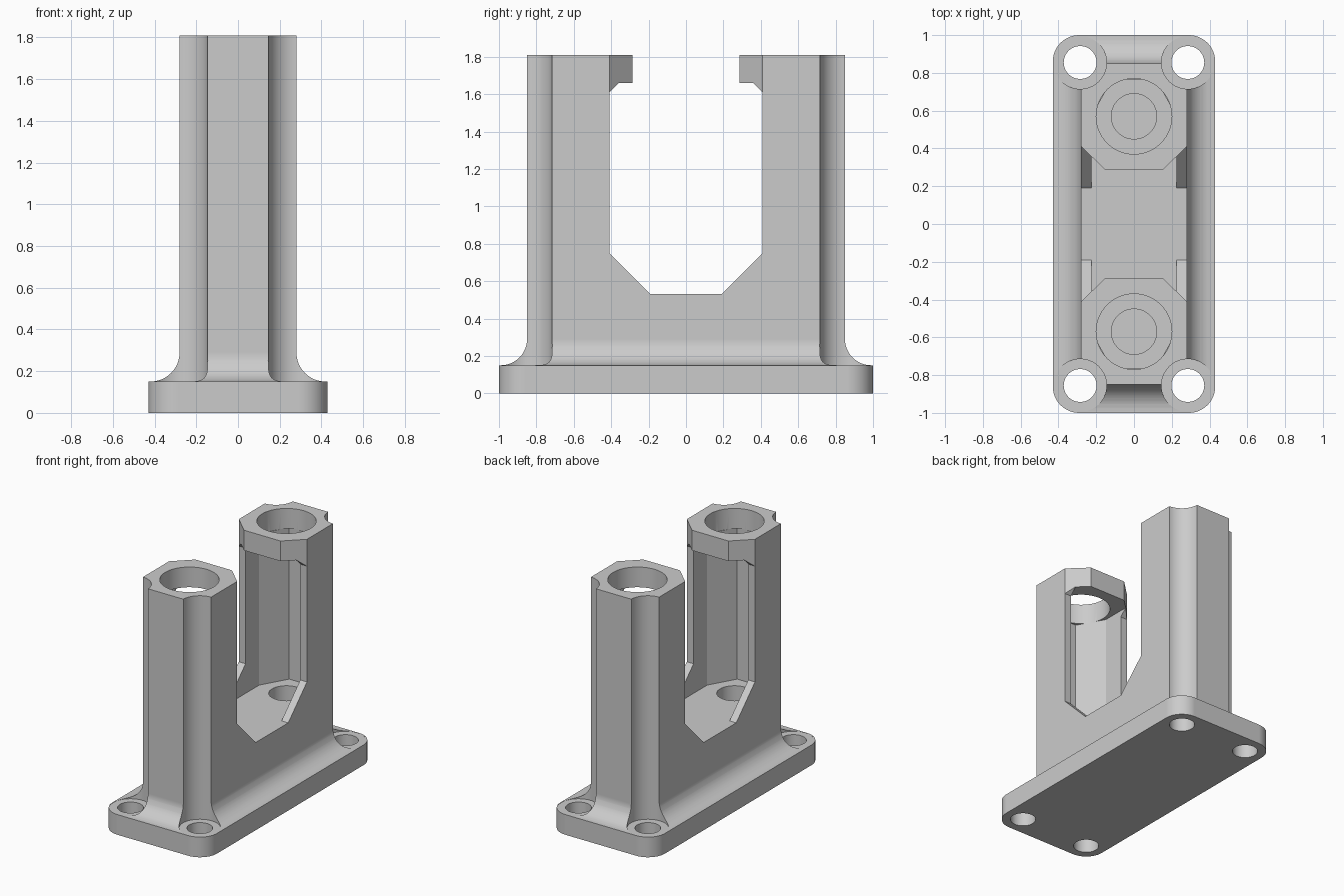
import bpy, bmesh, math
from mathutils import Vector

cube = bpy.data.objects.get("Cube")
if cube:
    bpy.data.objects.remove(cube, do_unlink=True)

BASE_TOP, TOP = 0.15, 1.81
FILLET = 0.14
SCREW_X, SCREW_Y = 0.285, 0.855
ROD_Y = 0.57
SLOT_FLOOR, LIP_BOTTOM = 0.53, 1.66

grey = bpy.data.materials.new("plain grey")
grey.use_nodes = True
grey.diffuse_color = (0.6, 0.6, 0.6, 1)
grey.node_tree.nodes["Principled BSDF"].inputs["Base Color"].default_value = (0.6, 0.6, 0.6, 1)


def make_object(name, bm):
    bmesh.ops.recalc_face_normals(bm, faces=bm.faces)
    mesh = bpy.data.meshes.new(name)
    bm.to_mesh(mesh)
    bm.free()
    mesh.materials.append(grey)
    obj = bpy.data.objects.new(name, mesh)
    bpy.context.collection.objects.link(obj)
    return obj


def prism(name, points, direction):
    """Closed prism from a polygon and an extrusion vector."""
    bm = bmesh.new()
    face = bm.faces.new([bm.verts.new(p) for p in points])
    out = bmesh.ops.extrude_face_region(bm, geom=[face], use_keep_orig=True)
    moved = [v for v in out["geom"] if isinstance(v, bmesh.types.BMVert)]
    bmesh.ops.translate(bm, verts=moved, vec=Vector(direction))
    return make_object(name, bm)


def cylinder(name, x, y, radius, bottom, top):
    turn = [math.tau * i / 64 for i in range(64)]
    ring = [(x + radius * math.cos(a), y + radius * math.sin(a), bottom) for a in turn]
    return prism(name, ring, (0, 0, top - bottom))


def rounded_ring(half_x, half_y, radius, z, steps=12):
    """Rounded rectangle outline at one height."""
    points = []
    for k, (sx, sy) in enumerate([(1, 1), (-1, 1), (-1, -1), (1, -1)]):
        for i in range(steps + 1):
            a = math.pi / 2 * (k + i / steps)
            points.append((sx * (half_x - radius) + radius * math.cos(a),
                           sy * (half_y - radius) + radius * math.sin(a), z))
    return points


def loft(name, outlines):
    bm = bmesh.new()
    rings = [[bm.verts.new(p) for p in outline] for outline in outlines]
    for low, high in zip(rings, rings[1:]):
        for i in range(len(low)):
            j = (i + 1) % len(low)
            bm.faces.new((low[i], low[j], high[j], high[i]))
    bm.faces.new(rings[0])
    bm.faces.new(rings[-1])
    return make_object(name, bm)


def cut(target, cutter):
    mod = target.modifiers.new("cut", "BOOLEAN")
    mod.operation, mod.solver, mod.object = "DIFFERENCE", "EXACT", cutter
    bpy.context.view_layer.objects.active = target
    bpy.ops.object.modifier_apply(modifier=mod.name)
    bpy.data.objects.remove(cutter, do_unlink=True)


# Mounting plate, fillet and upright block as one loft
outlines = [rounded_ring(0.43, 1, 0.14, 0), rounded_ring(0.43, 1, 0.14, BASE_TOP)]
for i in range(13):
    a = math.pi / 2 * i / 12
    flare = FILLET * (1 - math.sin(a))
    outlines.append(rounded_ring(0.28 + flare, 0.85 + flare, max(flare, 0.004),
                                 BASE_TOP + FILLET * (1 - math.cos(a))))
outlines.append(rounded_ring(0.28, 0.85, 0.004, TOP))
bracket = loft("bracket", outlines)

# Screw holes with tall clearance notches in the block corners
for sx in (-1, 1):
    for sy in (-1, 1):
        x, y = sx * SCREW_X, sy * SCREW_Y
        cut(bracket, cylinder("notch_cutter", x, y, 0.14, BASE_TOP - 0.001, 2))
        cut(bracket, cylinder("screw_cutter", x, y, 0.087, -0.1, 0.3))

# Slot between the towers, with overhanging lips at the top
half = [(0.19, SLOT_FLOOR), (0.41, 0.75), (0.41, 1.61), (0.36, LIP_BOTTOM),
        (0.285, LIP_BOTTOM), (0.285, 2)]
outline = half + [(-y, z) for y, z in reversed(half)]
cut(bracket, prism("slot_cutter", [(-0.5, y, z) for y, z in outline], (1, 0, 0)))

# Bevelled corners of the lips
wedge = [(0.33, 0.458), (0.15, 0.285), (-0.15, 0.285), (-0.33, 0.458)]
outline = wedge + [(-x, -y) for x, y in wedge]
cut(bracket, prism("bevel_cutter", [(x, y, 1) for x, y in outline], (0, 0, 1)))

# Half-hexagonal channels inside both towers
channel = [(0.225, ROD_Y), (0.115, 0.765), (-0.115, 0.765), (-0.225, ROD_Y)]
outline = channel + [(-x, -y) for x, y in channel]
cut(bracket, prism("channel_cutter", [(x, y, SLOT_FLOOR) for x, y in outline],
                   (0, 0, LIP_BOTTOM - SLOT_FLOOR)))

# Round openings in the tower tops and blind sockets in the floor
for sy in (-1, 1):
    cut(bracket, cylinder("opening_cutter", 0, sy * ROD_Y, 0.2, LIP_BOTTOM - 0.005, 2))
    cut(bracket, cylinder("socket_cutter", 0, sy * ROD_Y, 0.12, 0.3, 0.7))

# Smooth curved walls with crisp edges
bpy.ops.object.select_all(action="DESELECT")
bracket.select_set(True)
bpy.context.view_layer.objects.active = bracket
bpy.ops.object.shade_smooth_by_angle(angle=math.radians(25))
weighted = bracket.modifiers.new("even shading", "WEIGHTED_NORMAL")
weighted.keep_sharp = True
